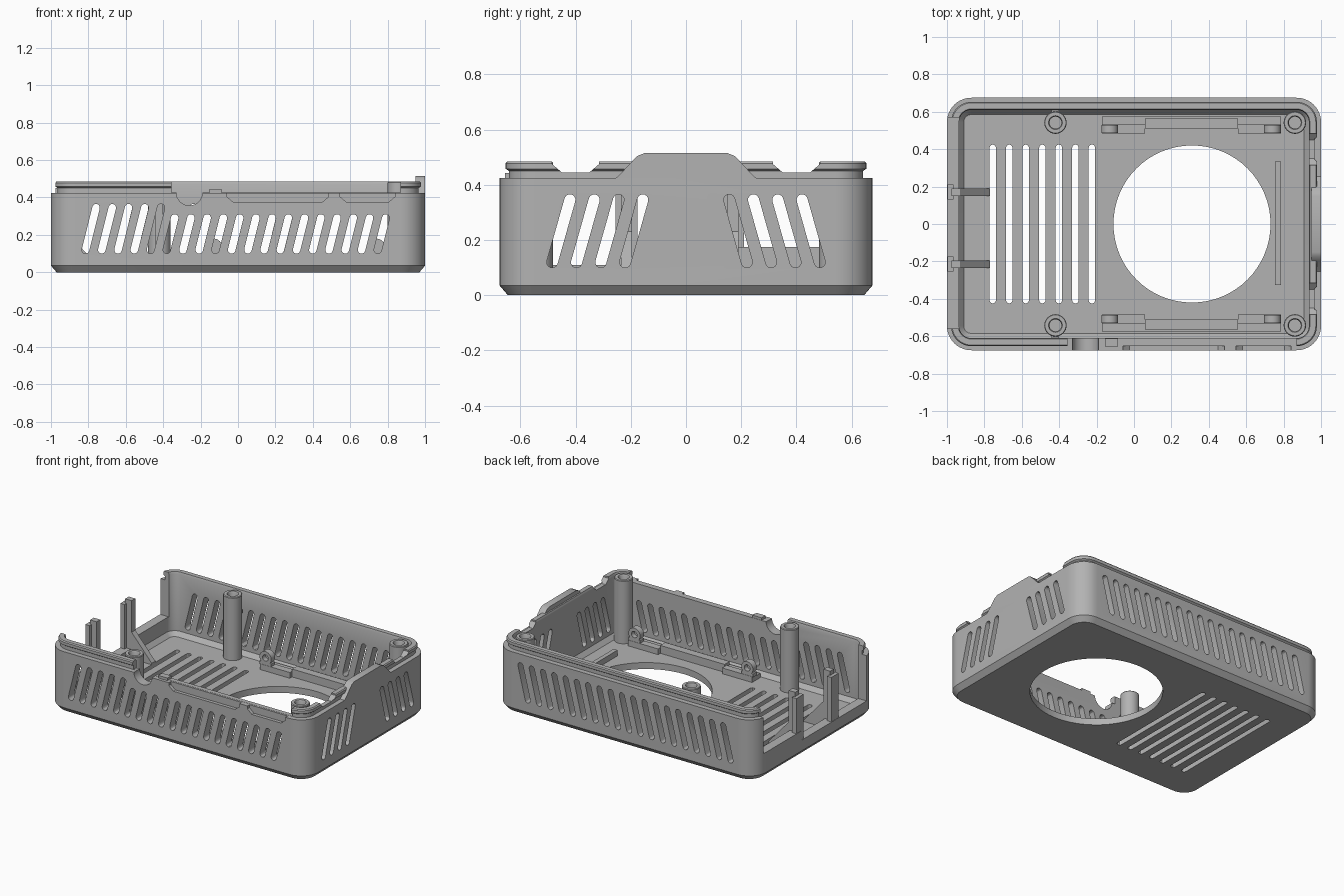
import bpy, bmesh, math
from mathutils import Vector

if "Cube" in bpy.data.objects:
    bpy.data.objects.remove(bpy.data.objects["Cube"])

grey = bpy.data.materials.new("case grey")
grey.diffuse_color = (0.45, 0.45, 0.45, 1)
grey.use_nodes = True
grey.node_tree.nodes["Principled BSDF"].inputs["Base Color"].default_value = grey.diffuse_color


def finish(bm, name, smooth=True):
    bmesh.ops.recalc_face_normals(bm, faces=bm.faces[:])
    me = bpy.data.meshes.new(name)
    bm.to_mesh(me)
    bm.free()
    ob = bpy.data.objects.new(name, me)
    bpy.context.collection.objects.link(ob)
    me.materials.append(grey)
    if smooth:
        shade(ob)
    return ob


def shade(ob):
    bpy.ops.object.select_all(action='DESELECT')
    ob.select_set(True)
    bpy.context.view_layer.objects.active = ob
    bpy.ops.object.shade_smooth_by_angle(angle=math.radians(30))


def loft(bm, rings):
    """Skin a stack of equal rings and cap both ends."""
    vs = [[bm.verts.new(p) for p in r] for r in rings]
    n = len(vs[0])
    for a, b in zip(vs, vs[1:]):
        for i in range(n):
            j = (i + 1) % n
            bm.faces.new((a[i], a[j], b[j], b[i]))
    bm.faces.new(vs[0])
    bm.faces.new(vs[-1])


def prism(bm, pts, axis, lo, hi):
    """Extrude a 2D outline along x, y or z."""
    put = {'x': lambda p, d: (d, p[0], p[1]),
           'y': lambda p, d: (p[0], d, p[1]),
           'z': lambda p, d: (p[0], p[1], d)}[axis]
    loft(bm, [[put(p, d) for p in pts] for d in (lo, hi)])


def box(bm, x0, x1, y0, y1, z0, z1):
    prism(bm, [(x0, y0), (x1, y0), (x1, y1), (x0, y1)], 'z', z0, z1)


def capsule(a, b, w, seg=6):
    """Outline of a round-ended slot from tip a to tip b."""
    a, b = Vector(a), Vector(b)
    d = (b - a).normalized()
    a, b = a + d * w / 2, b - d * w / 2
    t = math.atan2(d.y, d.x)
    pts = []
    for c, s in ((b, t - math.pi / 2), (a, t + math.pi / 2)):
        for i in range(seg + 1):
            g = s + math.pi * i / seg
            pts.append((c.x + w / 2 * math.cos(g), c.y + w / 2 * math.sin(g)))
    return pts


def circle(x, y, r, n=32):
    return [(x + r * math.cos(2 * math.pi * i / n),
             y + r * math.sin(2 * math.pi * i / n)) for i in range(n)]


def rounded(inset, z, seg=10):
    hx, hy, r = 1 - inset, 0.675 - inset, max(0.13 - inset, 0.03)
    pts = []
    for q, (sx, sy) in enumerate(((1, 1), (-1, 1), (-1, -1), (1, -1))):
        for i in range(seg + 1):
            g = math.pi / 2 * (q + i / seg)
            pts.append((sx * (hx - r) + r * math.cos(g),
                        sy * (hy - r) + r * math.sin(g), z))
    return pts


# tray shell: chamfered base, wall, stepped lip, inner wall, floor
bm = bmesh.new()
loft(bm, [rounded(i, z) for i, z in (
    (0.03, 0), (0, 0.035), (0, 0.425), (0.034, 0.425), (0.034, 0.45),
    (0.022, 0.458), (0.022, 0.478), (0.028, 0.485), (0.06, 0.485),
    (0.065, 0.47), (0.065, 0.075), (0.09, 0.045))])
case = finish(bm, "case_shell", False)


def cut(bm):
    cutter = finish(bm, "cutter", False)
    cutter.hide_render = True
    mod = case.modifiers.new("cut", 'BOOLEAN')
    mod.operation, mod.solver, mod.object = 'DIFFERENCE', 'EXACT', cutter
    dg = bpy.context.evaluated_depsgraph_get()
    me = bpy.data.meshes.new_from_object(case.evaluated_get(dg))
    case.modifiers.clear()
    case.data = me
    bpy.data.objects.remove(cutter)


# floor openings: fan hole and long vents
bm = bmesh.new()
prism(bm, circle(0.31, 0, 0.42, 64), 'z', -0.1, 0.2)
for i in range(7):
    x = -0.755 + i * 0.0883
    prism(bm, capsule((x, -0.425), (x, 0.425), 0.034), 'z', -0.1, 0.2)
cut(bm)

# slanted wall vents: front, back and right end
bm = bmesh.new()
for i in range(19):
    x = -0.82 + i * 0.0868
    top = 0.365 if i < 5 else 0.31
    prism(bm, capsule((x, 0.1), (x + 0.25 * (top - 0.1), top), 0.04), 'y', -0.8, -0.5)
    prism(bm, capsule((x, 0.1), (x + 0.066, 0.365), 0.04), 'y', 0.5, 0.8)
for s in (-1, 1):
    for i in range(4):
        y = 0.49 - i * 0.088
        prism(bm, capsule((s * y, 0.1), (s * (y - 0.075), 0.365), 0.04), 'x', 0.85, 1.1)
cut(bm)

# open left end with stepped sill, and gap in the front lip
bm = bmesh.new()
prism(bm, [(-0.56, 0.11), (0.15, 0.11), (0.15, 0.175), (0.57, 0.175),
           (0.57, 0.6), (-0.56, 0.6)], 'x', -1.1, -0.88)
box(bm, -0.355, 0.87, -0.8, -0.57, 0.426, 0.6)
# notches in the right lip
for s in (-1, 1):
    prism(bm, [(s * 0.485, 0.6), (s * 0.485, 0.475), (s * 0.45, 0.445),
               (s * 0.35, 0.445), (s * 0.315, 0.475), (s * 0.315, 0.6)],
          'x', 0.9, 1.1)
cut(bm)

# front port reliefs and the round cable notch
bm = bmesh.new()
for x0, x1 in ((-0.06, 0.485), (0.545, 0.84)):
    prism(bm, [(x0, 0.6), (x0, 0.405), (x0 + 0.035, 0.375),
               (x1 - 0.035, 0.375), (x1, 0.405), (x1, 0.6)], 'y', -0.8, -0.652)
prism(bm, circle(-0.26, 0.427, 0.07), 'y', -0.8, -0.57)
cut(bm)
shade(case)

# raised hump on the right end
bm = bmesh.new()
half = [(0.26, 0.42), (0.245, 0.432), (0.195, 0.485), (0.175, 0.505), (0.15, 0.515)]
prism(bm, half + [(-y, z) for y, z in reversed(half)], 'x', 0.95, 1.0)
finish(bm, "end_hump")

# small key on the front rim
bm = bmesh.new()
box(bm, -0.155, -0.085, -0.655, -0.612, 0.42, 0.443)
finish(bm, "rim_key")

# hollow screw bosses, two with ribs to the wall
for x in (-0.42, 0.86):
    for s in (-1, 1):
        bm = bmesh.new()
        y = 0.542 * s
        loft(bm, [[(px, py, z) for px, py in circle(x, y, r)] for r, z in (
            (0.06, 0.04), (0.06, 0.48), (0.056, 0.485), (0.037, 0.485),
            (0.032, 0.475), (0.032, 0.3))])
        if x < 0:
            a, b = sorted((s * 0.595, s * 0.62))
            box(bm, x - 0.02, x + 0.02, a, b, 0.04, 0.45)
        finish(bm, "screw_boss")

# posts with sloped gussets at the open end
for y in (0.17, -0.215):
    bm = bmesh.new()
    box(bm, -0.975, -0.925, y - 0.02, y + 0.02, 0.03, 0.45)
    box(bm, -0.998, -0.965, y - 0.04, y + 0.04, 0.05, 0.42)
    prism(bm, [(-0.94, 0.04), (-0.77, 0.04), (-0.77, 0.055), (-0.925, 0.23),
               (-0.94, 0.23)], 'y', y - 0.02, y + 0.02)
    finish(bm, "end_post")

# mounting rails with round eyelets along both long sides
for s in (-1, 1):
    bm = bmesh.new()

    def side_box(x0, x1, ya, yb, z0, z1):
        a, b = sorted((s * ya, s * yb))
        box(bm, x0, x1, a, b, z0, z1)

    side_box(-0.17, 0.785, 0.535, 0.575, 0.04, 0.075)
    side_box(0.06, 0.555, 0.51, 0.565, 0.04, 0.1)
    for x0, x1, xc in ((-0.17, 0.06, -0.13), (0.555, 0.785, 0.74)):
        side_box(x0, x1, 0.485, 0.535, 0.04, 0.085)
        loft(bm, [[(px, s * y, pz) for px, pz in circle(xc, 0.135, r, 24)]
                  for r, y in ((0.045, 0.53), (0.045, 0.487), (0.022, 0.487),
                               (0.022, 0.52))])
        side_box(xc - 0.045, xc + 0.045, 0.487, 0.53, 0.08, 0.135 - 0.03)
    finish(bm, "mount_rail")

# low ridge beside the fan hole
bm = bmesh.new()
box(bm, 0.755, 0.785, -0.325, 0.335, 0.04, 0.085)
finish(bm, "floor_ridge")
